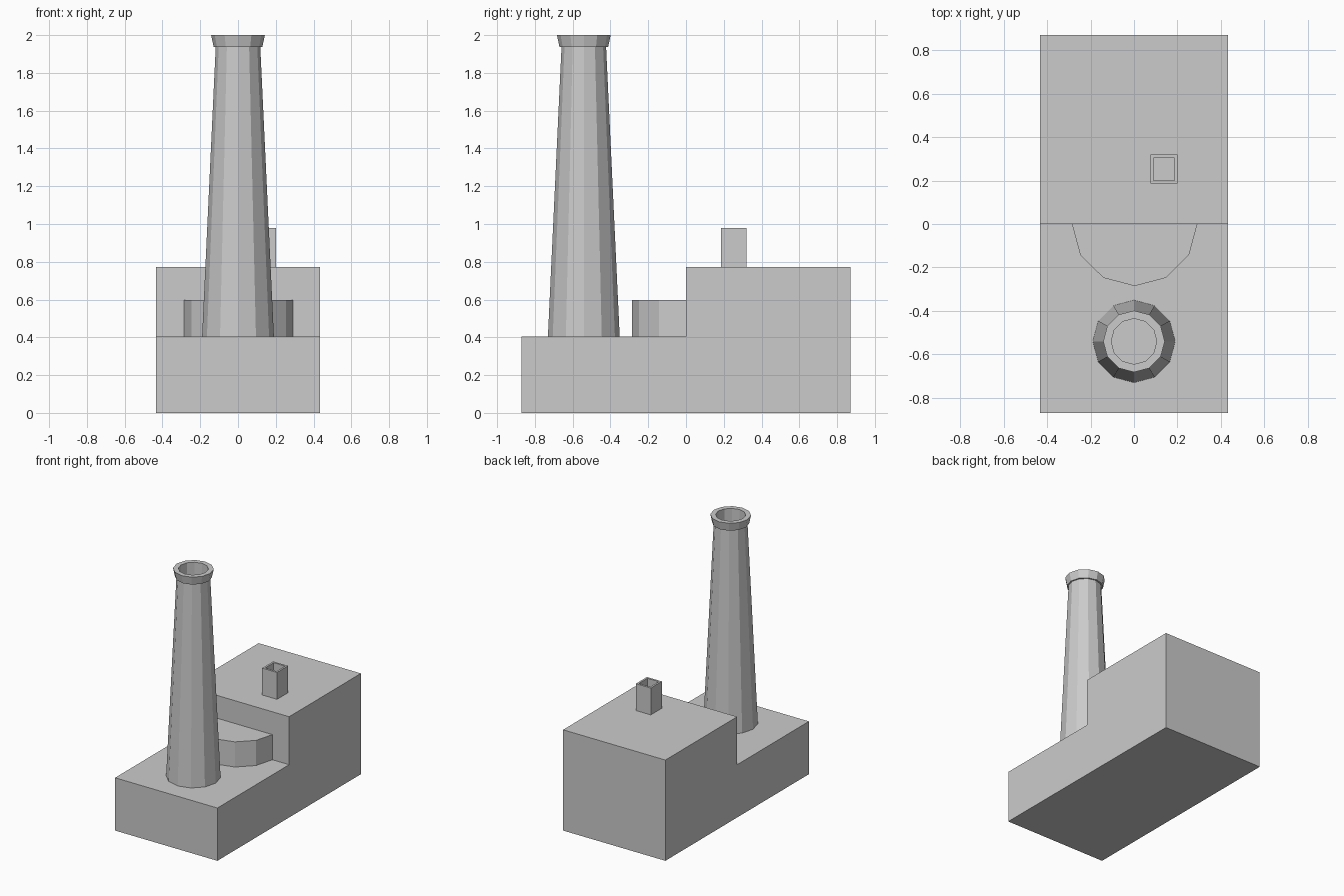
import bpy
from math import cos, sin, pi

if "Cube" in bpy.data.objects:
    bpy.data.objects.remove(bpy.data.objects["Cube"])


def make(name, verts, faces):
    mesh = bpy.data.meshes.new(name)
    mesh.from_pydata(verts, [], faces)
    obj = bpy.data.objects.new(name, mesh)
    bpy.context.collection.objects.link(obj)
    return obj


def prism(name, profile, direction):
    """Extrude a closed 3D outline along a direction."""
    n = len(profile)
    far = [tuple(a + b for a, b in zip(p, direction)) for p in profile]
    sides = [(i, (i + 1) % n, n + (i + 1) % n, n + i) for i in range(n)]
    return make(name, profile + far,
                [tuple(reversed(range(n))), tuple(range(n, 2 * n))] + sides)


def stack(name, centre, outline, rings):
    """Loft scaled copies of an outline through (scale, z) rings, capped at both ends."""
    n, m = len(outline), len(rings)
    cx, cy = centre
    verts = [(cx + s * x, cy + s * y, z) for s, z in rings for x, y in outline]
    faces = [(r * n + i, r * n + (i + 1) % n, (r + 1) * n + (i + 1) % n, (r + 1) * n + i)
             for r in range(m - 1) for i in range(n)]
    faces += [tuple(reversed(range(n))), tuple(range((m - 1) * n, m * n))]
    return make(name, verts, faces)


HALF_W, HALF_L = 0.434, 0.87
LOW, HIGH = 0.405, 0.773

# Stepped main building, extruded from its side profile
side = [(-HALF_L, 0), (HALF_L, 0), (HALF_L, HIGH), (0, HIGH), (0, LOW), (-HALF_L, LOW)]
prism("factory_building", [(-HALF_W, y, z) for y, z in side], (2 * HALF_W, 0, 0))

# Half-round annex against the step
arc = [(0.003 + 0.289 * cos(pi + i * pi / 6), 0.286 * sin(pi + i * pi / 6), LOW)
       for i in range(7)]
prism("round_annex", arc, (0, 0, 0.598 - LOW))

# Tall tapered chimney with flared rim and hollow flue
dodecagon = [(cos(i * pi / 6), sin(i * pi / 6)) for i in range(12)]
stack("tall_chimney", (0, -0.541), dodecagon,
      [(0.19, LOW), (0.118, 1.937), (0.129, 1.937), (0.142, 2.0), (0.105, 2.0), (0.105, 1.65)])

# Small square roof vent, hollow at the top
square = [(-0.063, -0.067), (0.063, -0.067), (0.063, 0.067), (-0.063, 0.067)]
stack("roof_vent", (0.138, 0.253), square,
      [(1, HIGH), (1, 0.979), (0.77, 0.979), (0.77, HIGH + 0.01)])
